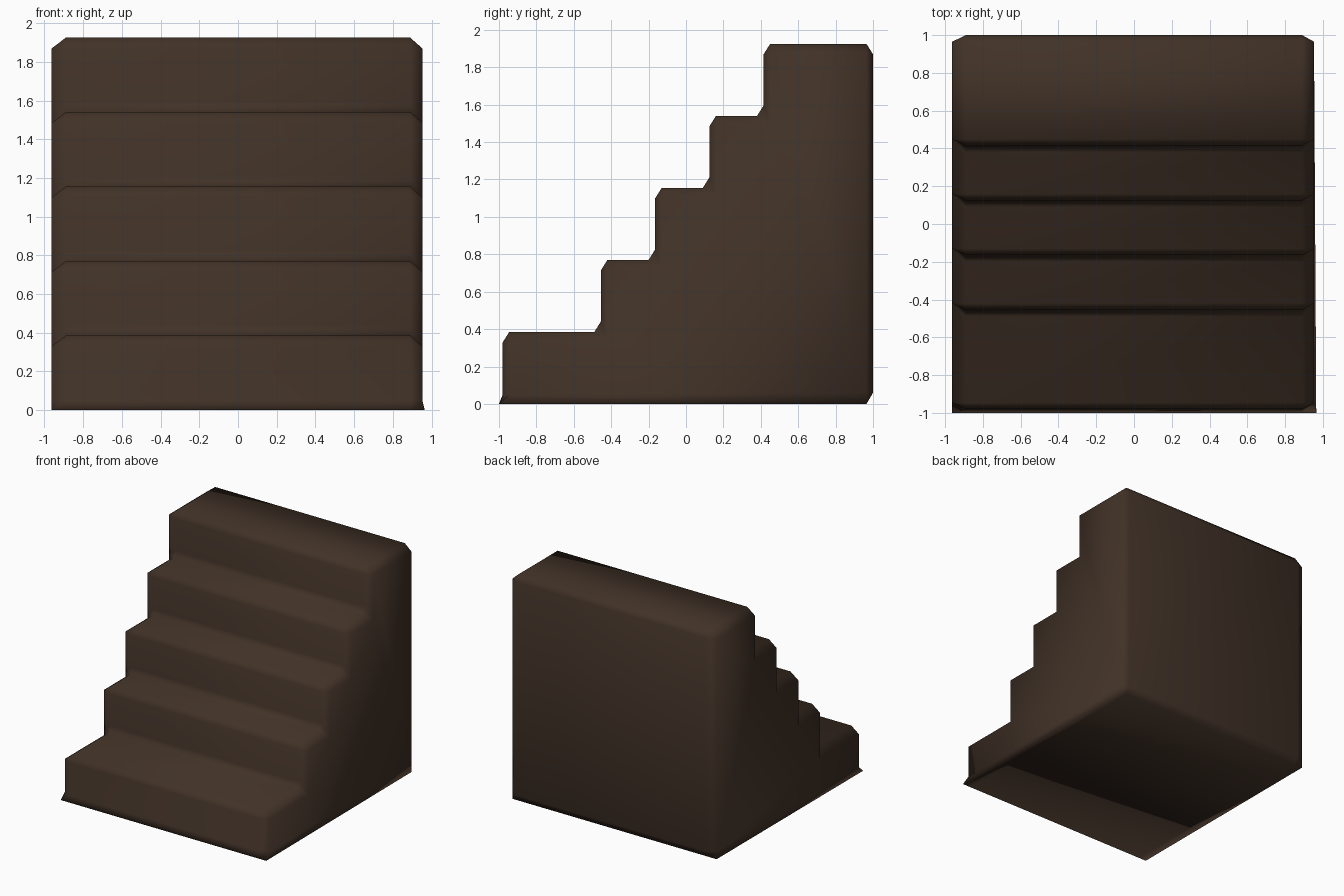
import bpy, bmesh

if "Cube" in bpy.data.objects:
    bpy.data.objects.remove(bpy.data.objects["Cube"])

BY, BZ = 0.035, 0.056           # edge bevel in depth and height
RISE = 0.385
RISERS = [-0.98, -0.455, -0.165, 0.125, 0.415]
BACK = 1.0

# Side profile: every entry is (outer points, matching inset points) for a corner
corners = [([(-1, 0), (-0.98, 0.05)], [(-1, 0), (-0.98 + BY, 0.05)])]
for i, y in enumerate(RISERS):
    z = RISE * (i + 1)
    # rounded nosing
    corners.append(([(y, z - BZ), (y + BY, z)], [(y + BY, z - BZ)] * 2))
    # inner corner, or rear top edge on the last step
    if i + 1 < len(RISERS):
        n = RISERS[i + 1]
        corners.append(([(n - BY, z), (n, z + BZ)], [(n + BY, z - BZ)] * 2))
    else:
        corners.append(([(BACK - BY, z), (BACK, z - BZ)], [(BACK - BY, z - BZ)] * 2))
corners.append(([(BACK, 0.06), (BACK - BY, 0)], [(BACK - BY, 0.06), (BACK - BY, 0)]))

outer = [p for c in corners for p in c[0]]
inner = [p for c in corners for p in c[1]]

# Four profile rings across the width
bm = bmesh.new()
rings = []
for x, prof in ((-0.963, inner), (-0.89, outer), (0.89, outer), (0.953, inner)):
    ring, last, lastp = [], None, None
    for y, z in prof:
        if (y, z) != lastp:
            px = x
            if y == -1 and x > 0.9:
                px = 0.965      # slight flare of the foot corner
            last, lastp = bm.verts.new((px, y, z)), (y, z)
        ring.append(last)
    rings.append(ring)

# Skin between rings, triangles where inset corners coincide
count = len(outer)
for a, b in zip(rings, rings[1:]):
    for i in range(count):
        j = (i + 1) % count
        vs = []
        for v in (a[i], a[j], b[j], b[i]):
            if v not in vs:
                vs.append(v)
        if len(vs) > 2:
            bm.faces.new(vs)

# Side walls
for ring in (rings[0], rings[-1]):
    bm.faces.new(list(dict.fromkeys(ring)))
bmesh.ops.recalc_face_normals(bm, faces=bm.faces[:])
for f in bm.faces:
    f.smooth = True

mesh = bpy.data.meshes.new("stair_block")
bm.to_mesh(mesh)
bm.free()
obj = bpy.data.objects.new("stair_block", mesh)
bpy.context.collection.objects.link(obj)

# Dark brown wood
mat = bpy.data.materials.new("dark brown")
mat.diffuse_color = (0.052, 0.031, 0.020, 1)
mat.use_nodes = True
mat.node_tree.nodes["Principled BSDF"].inputs["Base Color"].default_value = mat.diffuse_color
mesh.materials.append(mat)
